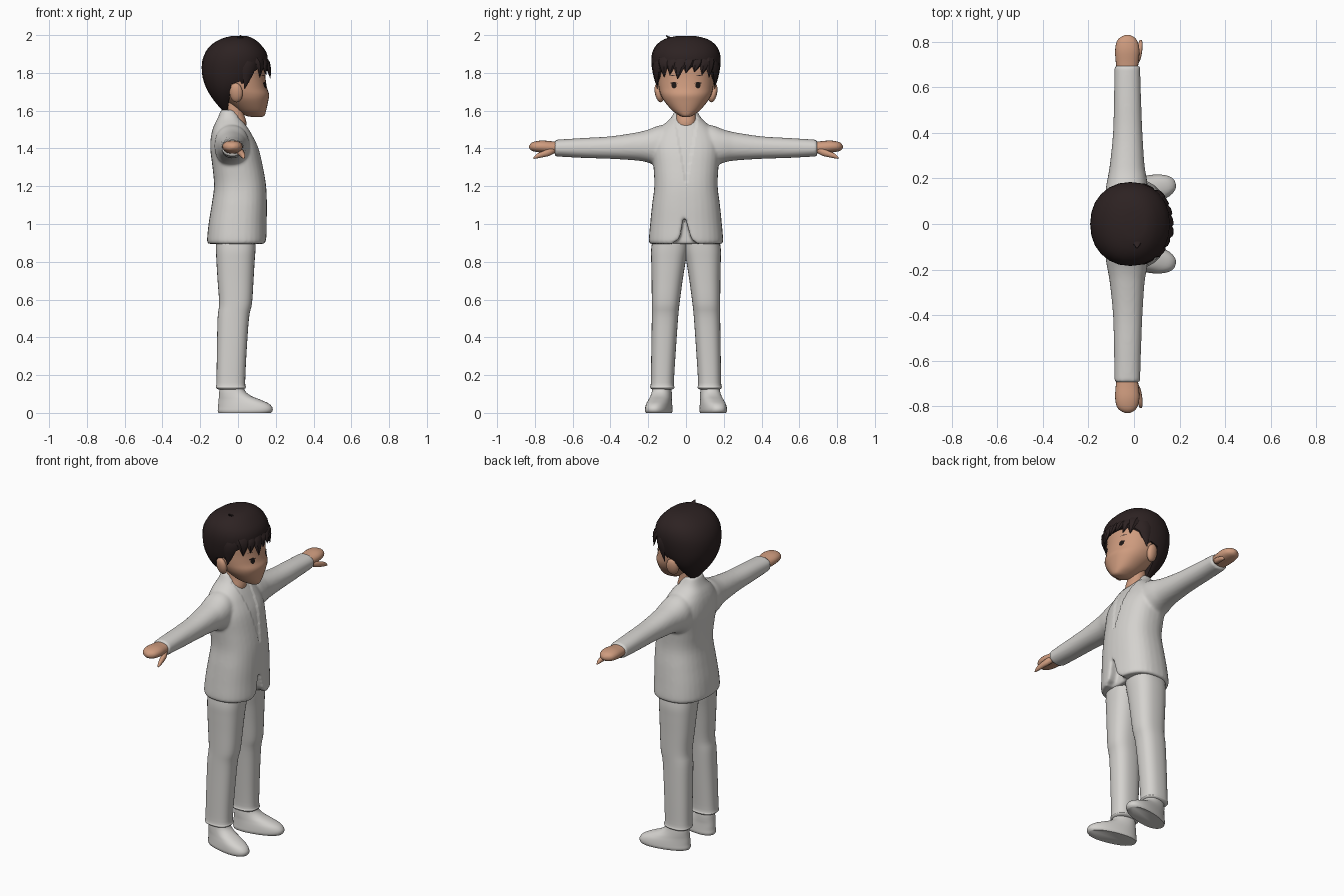
import bpy, bmesh, math
from mathutils import Vector, Matrix

if "Cube" in bpy.data.objects:
    bpy.data.objects.remove(bpy.data.objects["Cube"])


def material(name, rgb):
    m = bpy.data.materials.new(name)
    m.diffuse_color = (*rgb, 1)
    m.use_nodes = True
    m.node_tree.nodes["Principled BSDF"].inputs["Base Color"].default_value = m.diffuse_color
    return m


SUIT = material("pale grey cloth", (0.66, 0.645, 0.62))
SKIN = material("warm skin", (0.62, 0.33, 0.21))
HAIR = material("dark brown hair", (0.026, 0.016, 0.016))
EYE = material("eye black", (0.012, 0.008, 0.007))


def finish(name, bm, mat, angle=50):
    bmesh.ops.recalc_face_normals(bm, faces=bm.faces)
    me = bpy.data.meshes.new(name)
    bm.to_mesh(me)
    bm.free()
    ob = bpy.data.objects.new(name, me)
    bpy.context.collection.objects.link(ob)
    me.materials.append(mat)
    shade(ob, angle)
    return ob


def shade(ob, angle):
    bpy.ops.object.select_all(action='DESELECT')
    ob.select_set(True)
    bpy.context.view_layer.objects.active = ob
    bpy.ops.object.shade_smooth_by_angle(angle=math.radians(angle))


def bake(ob, angle=50):
    """Apply all modifiers through the evaluated mesh."""
    dg = bpy.context.evaluated_depsgraph_get()
    me = bpy.data.meshes.new_from_object(ob.evaluated_get(dg))
    ob.modifiers.clear()
    ob.data = me
    shade(ob, angle)


def spline(rows, steps):
    out = []
    for i in range(len(rows) - 1):
        p0, p1, p2 = rows[max(i - 1, 0)], rows[i], rows[i + 1]
        p3 = rows[min(i + 2, len(rows) - 1)]
        for k in range(steps):
            t = k / steps
            out.append([b + 0.5 * t * (c - a + t * (2*a - 5*b + 4*c - d + t * (3*(b - c) + d - a)))
                        for a, b, c, d in zip(p0, p1, p2, p3)])
    return out + [list(rows[-1])]


def skin_rings(bm, rings):
    rs = [[bm.verts.new(p) for p in r] for r in rings]
    n = len(rs[0])
    for a, b in zip(rs, rs[1:]):
        for i in range(n):
            bm.faces.new((a[i], a[(i + 1) % n], b[(i + 1) % n], b[i]))
    bm.faces.new(rs[0])
    bm.faces.new(rs[-1])


def loft(bm, rows, axis='z', side=1, power=2.2, seg=32, steps=4):
    """Rows are (position, u0, u1, v0, v1): x,y limits along z or x,z limits along y."""
    rings = []
    for t, u0, u1, v0, v1 in spline(rows, steps):
        ring = []
        for i in range(seg):
            a = 2 * math.pi * i / seg
            c, s = math.cos(a), math.sin(a)
            u = (u0 + u1) / 2 + (u1 - u0) / 2 * math.copysign(abs(c) ** (2 / power), c)
            v = (v0 + v1) / 2 + (v1 - v0) / 2 * math.copysign(abs(s) ** (2 / power), s)
            ring.append((u, v * side, t) if axis == 'z' else (u, t * side, v))
        rings.append(ring)
    skin_rings(bm, rings)


def sym(rows):
    return [(z, a, b, -w, w) for z, a, b, w in rows]


def prism(name, pts):
    """Helper cutter: a loop of points given twice, at both ends."""
    bm = bmesh.new()
    skin_rings(bm, pts)
    ob = finish(name, bm, SUIT)
    ob.hide_render = True
    return ob


def cut(ob, cutter):
    m = ob.modifiers.new("cut", 'BOOLEAN')
    m.operation, m.object, m.solver = 'DIFFERENCE', cutter, 'EXACT'


# Jacket: torso and sleeves fused into one smooth skin, with an open front hem
bm = bmesh.new()
loft(bm, sym([(0.895, -.155, .143, .187), (0.91, -.164, .152, .197), (1.0, -.156, .152, .19),
              (1.1, -.14, .153, .18), (1.2, -.127, .149, .168), (1.3, -.135, .133, .172),
              (1.4, -.147, .11, .182), (1.47, -.142, .078, .165), (1.52, -.128, .05, .125),
              (1.56, -.108, .02, .082), (1.605, -.09, -.015, .056)]), power=2.4)
jacket = finish("jacket", bm, SUIT)
notch = [(-.075, .88), (-.068, .903), (-.042, .915), (-.03, .94), (-.01, 1.055),
         (.022, .94), (.034, .915), (.055, .903), (.062, .88)]
cutter = prism("hem_cutter", [[(x, y, z) for y, z in notch] for x in (.095, .25)])
cut(jacket, cutter)
bake(jacket)
bm = bmesh.new()
bm.from_mesh(jacket.data)
for s in (1, -1):
    loft(bm, [(.06, -.115, .045, 1.33, 1.53), (.14, -.125, .06, 1.305, 1.522),
              (.2, -.116, .056, 1.325, 1.5), (.26, -.106, .046, 1.336, 1.485),
              (.4, -.092, .037, 1.345, 1.464), (.55, -.088, .031, 1.35, 1.455),
              (.695, -.086, .027, 1.358, 1.446)], 'y', s)
bmesh.ops.recalc_face_normals(bm, faces=bm.faces)
bm.to_mesh(jacket.data)
bm.free()
m = jacket.modifiers.new("fuse", 'REMESH')
m.mode, m.voxel_size, m.use_smooth_shade = 'VOXEL', 0.008, True
m = jacket.modifiers.new("soften", 'SMOOTH')
m.factor, m.iterations = 0.5, 6
bake(jacket, 60)
# Lapels: the strip between them sits a little lower
for v in jacket.data.vertices:
    if v.co.x > 0 and 1.2 < v.co.z < 1.57 and abs(v.co.y) < (v.co.z - 1.2) * .17:
        v.co.x -= 0.005

# Trouser legs and shoes
for s, tag in ((1, "left"), (-1, "right")):
    bm = bmesh.new()
    loft(bm, [(.125, -.105, .03, .072, .18), (.135, -.117, .042, .06, .19), (.16, -.114, .038, .064, .186),
              (.3, -.112, .044, .056, .184), (.5, -.108, .058, .042, .181), (.58, -.1, .074, .034, .181),
              (.7, -.108, .082, .018, .182), (.8, -.114, .088, .002, .184), (.87, -.117, .093, -.012, .184),
              (.96, -.117, .095, -.02, .17)], side=s, power=2.5)
    finish(tag + "_trouser_leg", bm, SUIT)
    bm = bmesh.new()
    loft(bm, [(0, -.105, .178, -.06, .06), (.012, -.109, .187, -.064, .064), (.03, -.107, .185, -.063, .063),
              (.05, -.106, .165, -.06, .06), (.07, -.104, .12, -.056, .056), (.09, -.102, .07, -.053, .053),
              (.115, -.1, .038, -.05, .05), (.15, -.095, .025, -.045, .045)], power=2.3)
    turn = Matrix.Translation((0, .135 * s, 0)) @ Matrix.Rotation(math.radians(13) * s, 4, 'Z')
    bmesh.ops.transform(bm, matrix=turn, verts=bm.verts)
    finish(tag + "_shoe", bm, SUIT)

    # Mitten hand and thumb
    bm = bmesh.new()
    loft(bm, [(.67, -.075, .015, 1.372, 1.436), (.71, -.08, .02, 1.373, 1.438), (.76, -.083, .024, 1.377, 1.442),
              (.8, -.076, .016, 1.383, 1.437), (.82, -.058, 0, 1.39, 1.428), (.83, -.035, -.02, 1.402, 1.415)],
         'y', s, seg=20, steps=3)
    loft(bm, [(.69, -.02, .01, 1.38, 1.41), (.72, -.005, .028, 1.362, 1.4), (.76, .008, .036, 1.353, 1.385),
              (.79, .018, .038, 1.347, 1.371), (.808, .026, .034, 1.345, 1.352)], 'y', s, seg=12, steps=3)
    finish(tag + "_hand", bm, SKIN)

    # Ear
    bm = bmesh.new()
    bmesh.ops.create_uvsphere(bm, u_segments=16, v_segments=10, radius=1, matrix=(
        Matrix.Translation((-.01, .142 * s, 1.695)) @ Matrix.Rotation(.25 * s, 4, 'Z')
        @ Matrix.Rotation(-.2 * s, 4, 'X') @ Matrix.Diagonal((.036, .022, .052, 1))))
    finish(tag + "_ear", bm, SKIN)

# Neck and head
bm = bmesh.new()
loft(bm, sym([(1.5, -.075, .04, .055), (1.54, -.072, .044, .056), (1.6, -.065, .03, .05), (1.7, -.06, .04, .05)]))
finish("neck", bm, SKIN)
bm = bmesh.new()
loft(bm, sym([(1.566, .08, .125, .016), (1.574, .04, .14, .035), (1.6, 0, .149, .072), (1.65, -.06, .16, .115),
              (1.685, -.1, .165, .134), (1.72, -.13, .154, .144), (1.77, -.15, .146, .15), (1.83, -.155, .142, .152),
              (1.9, -.14, .12, .135), (1.95, -.08, .06, .07)]), power=2.15)
head = finish("head", bm, SKIN)


# Eyes and brows: thin plates laid onto the face
def decal(name, outline, mat):
    bm = bmesh.new()
    c = Vector((sum(p[0] for p in outline), sum(p[1] for p in outline))) / len(outline)
    vs = []
    for y, z in [c, *outline]:
        hit, loc, nor, _ = head.ray_cast((1, y, z), (-1, 0, 0))
        vs.append(bm.verts.new((loc.x + .004, y, z)))
    n = len(outline)
    for i in range(n):
        bm.faces.new((vs[0], vs[1 + i], vs[1 + (i + 1) % n]))
    ob = finish(name, bm, mat)
    if sum(f.normal.x for f in ob.data.polygons) < 0:
        ob.data.flip_normals()


for s, tag in ((1, "left"), (-1, "right")):
    decal(tag + "_eye", [(s * .063 + .014 * math.cos(i * math.pi / 8), 1.735 + .017 * math.sin(i * math.pi / 8))
                         for i in range(16)], EYE)
    decal(tag + "_lash", [(s * .045, 1.745), (s * .06, 1.753), (s * .083, 1.748), (s * .08, 1.742), (s * .06, 1.746)], EYE)
    decal(tag + "_brow", [(s * .05, 1.783), (s * .07, 1.789), (s * .092, 1.784), (s * .07, 1.784)], HAIR)

# Hair cap with the face and ear opening cut away
bm = bmesh.new()
loft(bm, sym([(1.598, -.08, -.045, .04), (1.65, -.125, 0, .095), (1.7, -.158, .06, .138), (1.75, -.18, .11, .163),
              (1.8, -.191, .14, .176), (1.86, -.19, .158, .184), (1.91, -.172, .15, .178), (1.95, -.14, .12, .155),
              (1.98, -.09, .085, .112), (1.994, -.04, .05, .055)]), seg=24, steps=2, power=2.15)
hair = finish("hair_cap", bm, HAIR)
opening = [(.3, 1.83), (.12, 1.83), (.075, 1.80), (.045, 1.735), (.025, 1.73), (.012, 1.755),
           (-.035, 1.74), (-.042, 1.69), (-.055, 1.6), (-.04, 1.5), (.3, 1.5)]
cutter = prism("face_cutter", [[(x, y, z) for x, z in opening] for y in (-.3, .3)])
cut(hair, cutter)
bake(hair, 35)
for name in ("hem_cutter", "face_cutter"):
    bpy.data.objects.remove(bpy.data.objects[name])


# Pointed locks: flat tapering tubes along a three-point path
def lock(bm, a, b, c, wide, thick):
    rings = []
    for x, y, z, k in spline([(*a, .8), (*b, 1), (*c, .04)], 3):
        out = Vector((x, y * .8, 0)).normalized()
        side = Vector((-out.y, out.x, 0))
        rings.append([Vector((x, y, z)) + side * wide * k * math.cos(i * math.pi / 3)
                      + out * thick * k * math.sin(i * math.pi / 3) for i in range(6)])
    skin_rings(bm, rings)


bm = bmesh.new()
for y0, y1, y2, x2, z2, w in ((-.11, -.12, -.115, .115, 1.775, .036), (-.05, -.075, -.085, .145, 1.79, .034),
                              (.0, -.03, -.045, .172, 1.768, .04), (.03, .015, .0, .168, 1.80, .034),
                              (.06, .06, .045, .165, 1.805, .032), (.09, .1, .085, .15, 1.79, .034),
                              (.11, .125, .122, .13, 1.775, .034)):
    lock(bm, (.09 - abs(y0) * .3, y0, 1.93), (.152 - 2.6 * y1 * y1, y1, 1.86), (x2, y2, z2), w, .017)
for s in (1, -1):
    lock(bm, (.06, .14 * s, 1.9), (.06, .158 * s, 1.83), (.035, .152 * s, 1.715), .04, .014)
finish("fringe_locks", bm, HAIR, 35)
# Small tuft flicking sideways on the crown
bm = bmesh.new()
loft(bm, [(-.01, -.05, .06, 1.955, 1.993), (.05, -.03, .05, 1.955, 1.99), (.08, -.01, .035, 1.968, 1.99),
          (.105, .01, .016, 1.994, 2.0)], 'y', -1, seg=10, steps=2)
finish("crown_tuft", bm, HAIR, 35)
